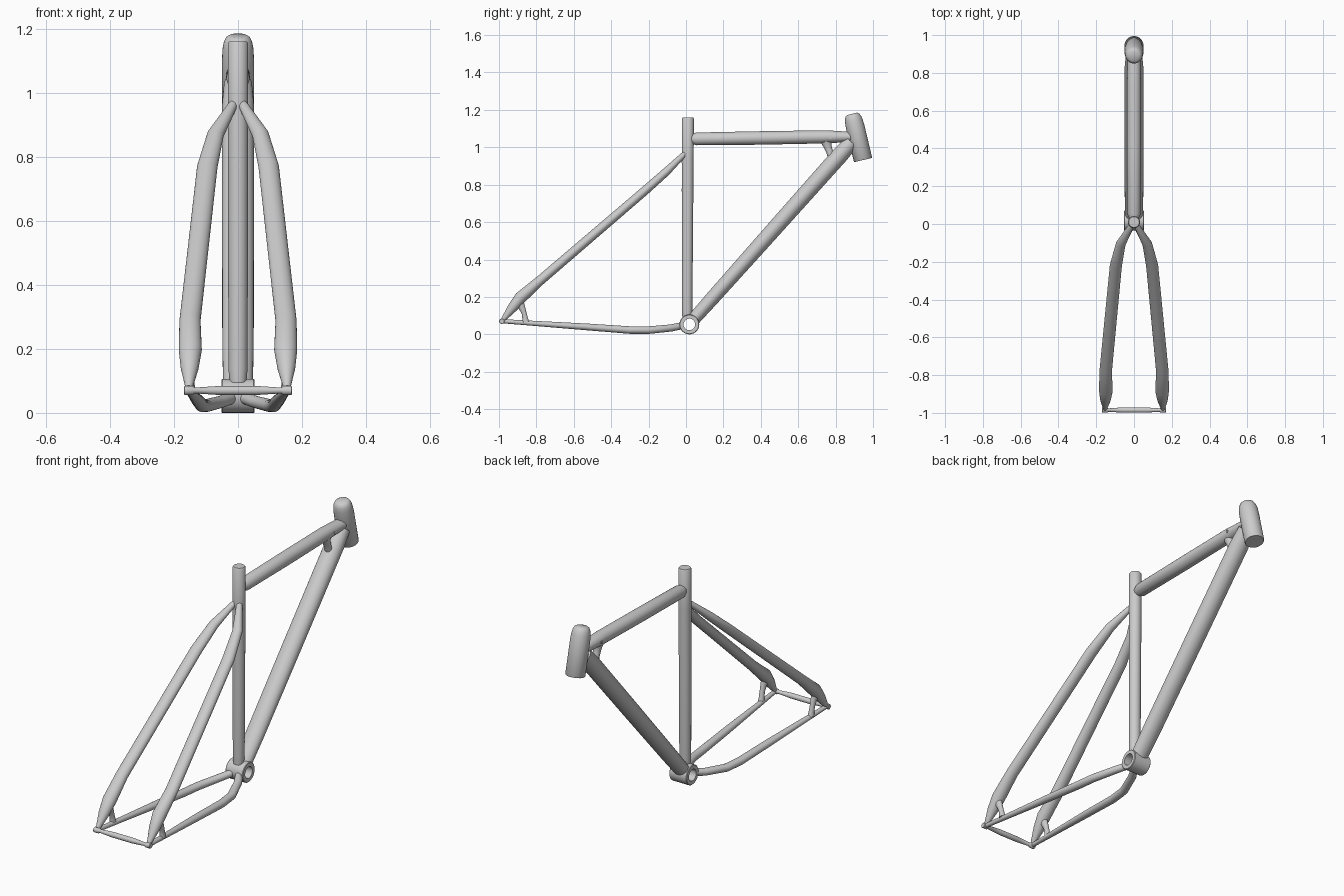
import bpy, math
from mathutils import Vector

if "Cube" in bpy.data.objects:
    bpy.data.objects.remove(bpy.data.objects["Cube"])

SEG = 28


def finish(name, verts, faces, mirror=False):
    me = bpy.data.meshes.new(name)
    me.from_pydata(verts, [], faces)
    me.update()
    ob = bpy.data.objects.new(name, me)
    bpy.context.collection.objects.link(ob)
    bpy.ops.object.select_all(action='DESELECT')
    bpy.context.view_layer.objects.active = ob
    ob.select_set(True)
    bpy.ops.object.mode_set(mode='EDIT')
    bpy.ops.mesh.select_all(action='SELECT')
    bpy.ops.mesh.normals_make_consistent(inside=False)
    bpy.ops.object.mode_set(mode='OBJECT')
    bpy.ops.object.shade_smooth_by_angle(angle=math.radians(40))
    if mirror:
        ob.modifiers.new("Mirror", 'MIRROR')
    return ob


def bridge(rings):
    return [(a * SEG + i, a * SEG + (i + 1) % SEG, b * SEG + (i + 1) % SEG, b * SEG + i)
            for a, b in rings for i in range(SEG)]


def tube(name, pts, mirror=False):
    """Sweep an ellipse along (x, y, z, half width in x, half height) points."""
    p = [Vector(q[:3]) for q in pts]
    n = len(p)
    verts = []
    for k in range(n):
        t = Vector()
        if k > 0:
            t += (p[k] - p[k - 1]).normalized()
        if k < n - 1:
            t += (p[k + 1] - p[k]).normalized()
        t.normalize()
        side = Vector((1, 0, 0))
        side = (side - t * side.dot(t)).normalized()
        up = t.cross(side)
        for i in range(SEG):
            a = 2 * math.pi * i / SEG
            verts.append(p[k] + side * math.cos(a) * pts[k][3] + up * math.sin(a) * pts[k][4])
    faces = bridge([(k, k + 1) for k in range(n - 1)])
    faces += [tuple(range(SEG)), tuple(range((n - 1) * SEG, n * SEG))]
    return finish(name, verts, faces, mirror)


def lathe_x(name, y, z, profile, ring=False, mirror=False):
    """Turn an (x, radius) profile about an x-parallel axis; ring joins last loop to first."""
    verts = [(x, y + r * math.cos(2 * math.pi * i / SEG), z + r * math.sin(2 * math.pi * i / SEG))
             for x, r in profile for i in range(SEG)]
    n = len(profile)
    faces = bridge([(k, k + 1) for k in range(n - 1)])
    if ring:
        faces += bridge([(n - 1, 0)])
    else:
        faces += [tuple(range(SEG)), tuple(range((n - 1) * SEG, n * SEG))]
    return finish(name, verts, faces, mirror)


def round_tube(name, a, b, stations, mirror=False):
    """Straight tube from a to b with (fraction, half width, half height) stations."""
    a, b = Vector(a), Vector(b)
    return tube(name, [(*a.lerp(b, f), w, h) for f, w, h in stations], mirror)


# main triangle
round_tube("seat_tube", (0, 0.006, 0.095), (0, 0.01, 1.16),
           [(0, .026, .026), (.04, .03, .028), (.5, .031, .03), (.8, .032, .032),
            (.994, .032, .032), (1, .028, .028)])
tube("top_tube", [(0, .025, 1.045, .022, .024), (0, .055, 1.045, .036, .034),
                  (0, .40, 1.05, .037, .036), (0, .74, 1.056, .037, .035),
                  (0, .80, 1.056, .036, .032), (0, .89, 1.056, .034, .026)])
round_tube("down_tube", (0, .042, .082), (0, .885, 1.028),
           [(0, .046, .035), (.12, .049, .038), (.5, .05, .042), (.93, .05, .045), (1, .044, .04)])

# head tube with domed top
round_tube("head_tube", (0, .888, 1.179), (0, .947, .932),
           [(0, .027, .027), (.025, .037, .037), (.08, .044, .044), (.16, .048, .048),
            (.3, .05, .05), (.985, .05, .05), (1, .047, .047)])

# gusset between top and down tube
tube("head_gusset", [(0, .750, 1.035, .026, .032), (0, .756, 1.008, .019, .022),
                     (0, .768, .975, .018, .018), (0, .785, .930, .022, .022)])

# open bottom bracket shell
lathe_x("bottom_bracket", .018, .053,
        [(-.052, .031), (-.052, .050), (-.049, .053), (.049, .053), (.052, .050), (.052, .031)], ring=True)

# rear stays, mirrored
tube("seat_stay", [(.010, .005, .972, .012, .012), (.018, -.015, .958, .015, .015),
                   (.070, -.105, .870, .026, .022), (.096, -.22, .768, .032, .024),
                   (.150, -.78, .288, .033, .026), (.149, -.885, .196, .036, .033),
                   (.151, -.93, .140, .028, .026), (.153, -.978, .078, .011, .012)], True)
tube("chain_stay", [(.022, -.022, .046, .018, .019), (.055, -.08, .034, .021, .019),
                    (.100, -.20, .0225, .022, .020), (.112, -.30, .023, .022, .020),
                    (.125, -.52, .039, .021, .018), (.153, -.978, .070, .011, .011)], True)

# curved strut between the stays
tube("stay_strut", [(.150, -.897, .175, .020, .030), (.150, -.878, .145, .015, .018),
                    (.150, -.866, .115, .013, .013), (.149, -.860, .085, .014, .015),
                    (.149, -.856, .065, .016, .018)], True)

# rear axle
lathe_x("rear_axle", -.985, .07,
        [(-.169, .012), (-.167, .014), (-.142, .014), (-.135, .009), (-.06, .014),
         (.06, .014), (.135, .009), (.142, .014), (.167, .014), (.169, .012)])

# small cable port rings
lathe_x("cable_port", .772, 1.055, [(.030, .004), (.030, .009), (.038, .009), (.038, .004)], ring=True, mirror=True)
port = lathe_x("seat_tube_port", 0, 0, [(-.004, .004), (-.004, .008), (.004, .008), (.004, .004)], ring=True)
port.rotation_euler = (0, 0, math.pi / 2)
port.location = (0, -.021, .772)
